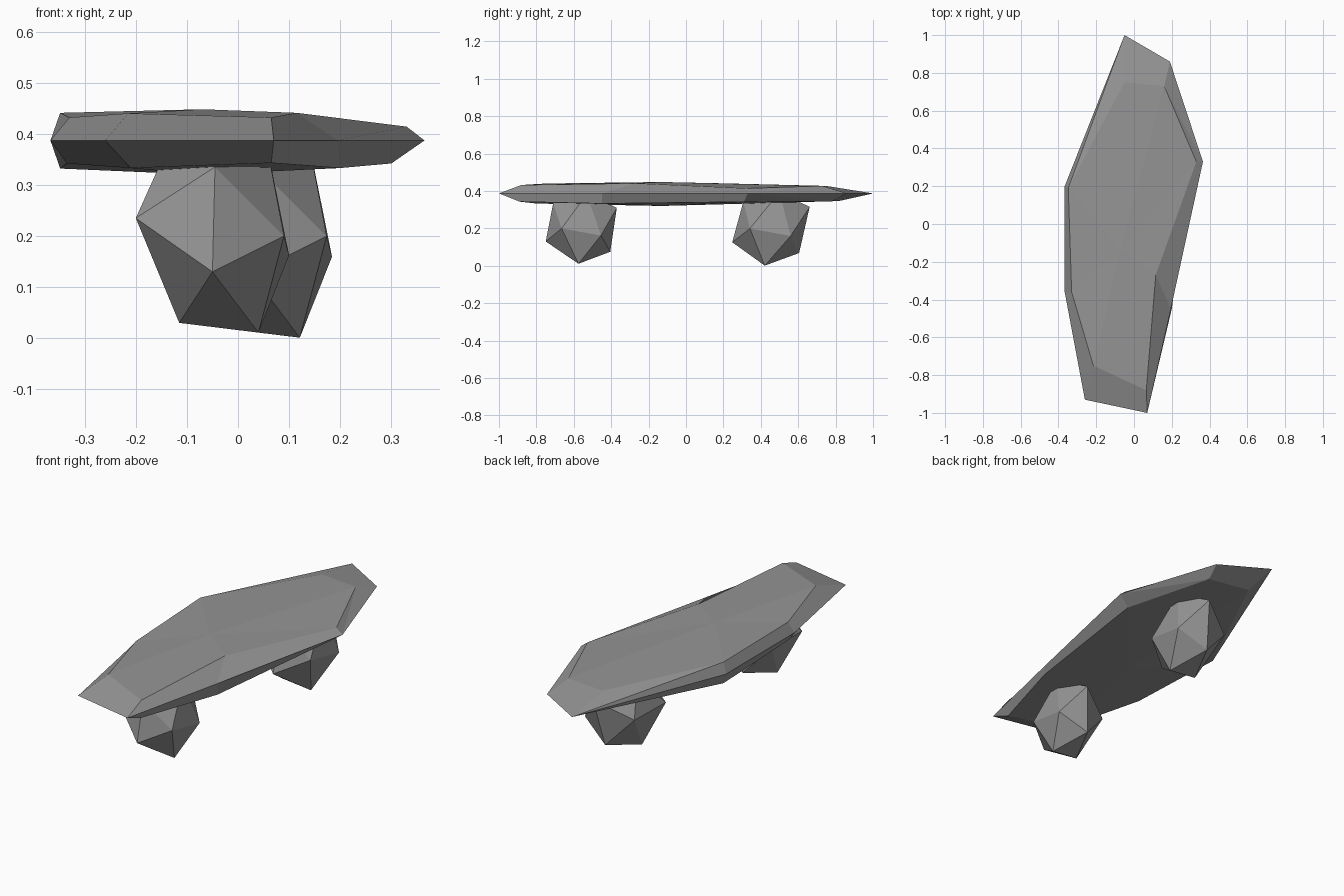
import bpy, bmesh
from mathutils import Vector

if "Cube" in bpy.data.objects:
    bpy.data.objects.remove(bpy.data.objects["Cube"])

stone = bpy.data.materials.new("dark_stone")
stone.diffuse_color = (0.3, 0.3, 0.3, 1)
stone.use_nodes = True
stone.node_tree.nodes["Principled BSDF"].inputs["Base Color"].default_value = stone.diffuse_color


def finish(bm, name):
    bmesh.ops.recalc_face_normals(bm, faces=bm.faces)
    me = bpy.data.meshes.new(name)
    bm.to_mesh(me)
    bm.free()
    me.materials.append(stone)
    ob = bpy.data.objects.new(name, me)
    bpy.context.collection.objects.link(ob)
    return ob


# Slab: eight-sided irregular outline with inset upper and lower rims
rim = [(-0.367, 0.20), (-0.367, -0.36), (-0.26, -0.93), (0.07, -1.0),
       (0.195, -0.45), (0.365, 0.33), (0.19, 0.86), (-0.05, 1.0)]
upper = [(-0.348, 0.19, 0.441), (-0.33, -0.36, 0.432), (-0.215, -0.75, 0.44),
         (0.065, -0.88, 0.432), (0.115, -0.27, 0.441), (0.33, 0.33, 0.414),
         (0.16, 0.73, 0.427), (-0.05, 0.75, 0.427)]
lower = [(-0.348, 0.19, 0.332), (-0.335, -0.36, 0.342), (-0.21, -0.80, 0.333),
         (0.065, -0.89, 0.343), (0.2, -0.45, 0.333), (0.30, 0.31, 0.342),
         (0.17, 0.78, 0.345), (-0.05, 0.82, 0.347)]


def build_slab():
    bm = bmesh.new()
    mid = [bm.verts.new((x, y, 0.387)) for x, y in rim]
    n = len(rim)
    for pts, z in ((lower, 0.32), (upper, 0.448)):
        ring = [bm.verts.new(p) for p in pts]
        c = bm.verts.new((-0.07, -0.13, z))  # slightly domed top and belly
        for i in range(n):
            j = (i + 1) % n
            bm.faces.new((ring[i], ring[j], c))
            # bevelled side, split so the pointed back end stays shallow
            if i == 7:
                bm.faces.new((mid[i], mid[j], ring[j]))
                bm.faces.new((mid[i], ring[j], ring[i]))
            elif i == 5:
                bm.faces.new((mid[i], mid[j], ring[j]))
                bm.faces.new((mid[i], ring[j], ring[i]))
            else:
                bm.faces.new((mid[i], mid[j], ring[j], ring[i]))
    return finish(bm, "stone_slab")


# Support rocks: distorted twenty-sided boulders
rock = [(-0.05, -0.75, 0.13), (-0.20, -0.66, 0.235), (-0.115, -0.58, 0.03),
        (0.04, -0.575, 0.011), (0.09, -0.665, 0.20), (-0.045, -0.71, 0.335),
        (0.10, -0.455, 0.162), (-0.04, -0.405, 0.075), (-0.01, -0.37, 0.31),
        (0.055, -0.53, 0.385), (-0.135, -0.54, 0.38), (-0.175, -0.45, 0.22)]
centre = Vector((-0.04, -0.565, 0.21))


def build_rock(name, offset, scale, lean):
    bm = bmesh.new()
    for p in rock:
        d = (Vector(p) - centre) * scale
        d.y += lean * d.z
        bm.verts.new(centre + d + Vector(offset))
    bmesh.ops.convex_hull(bm, input=bm.verts[:])
    return finish(bm, name)


build_slab()
build_rock("front_support_rock", (0, 0, 0), 1.0, 0)
build_rock("back_support_rock", (0.077, 1.013, 0), 1.05, 0.08)
